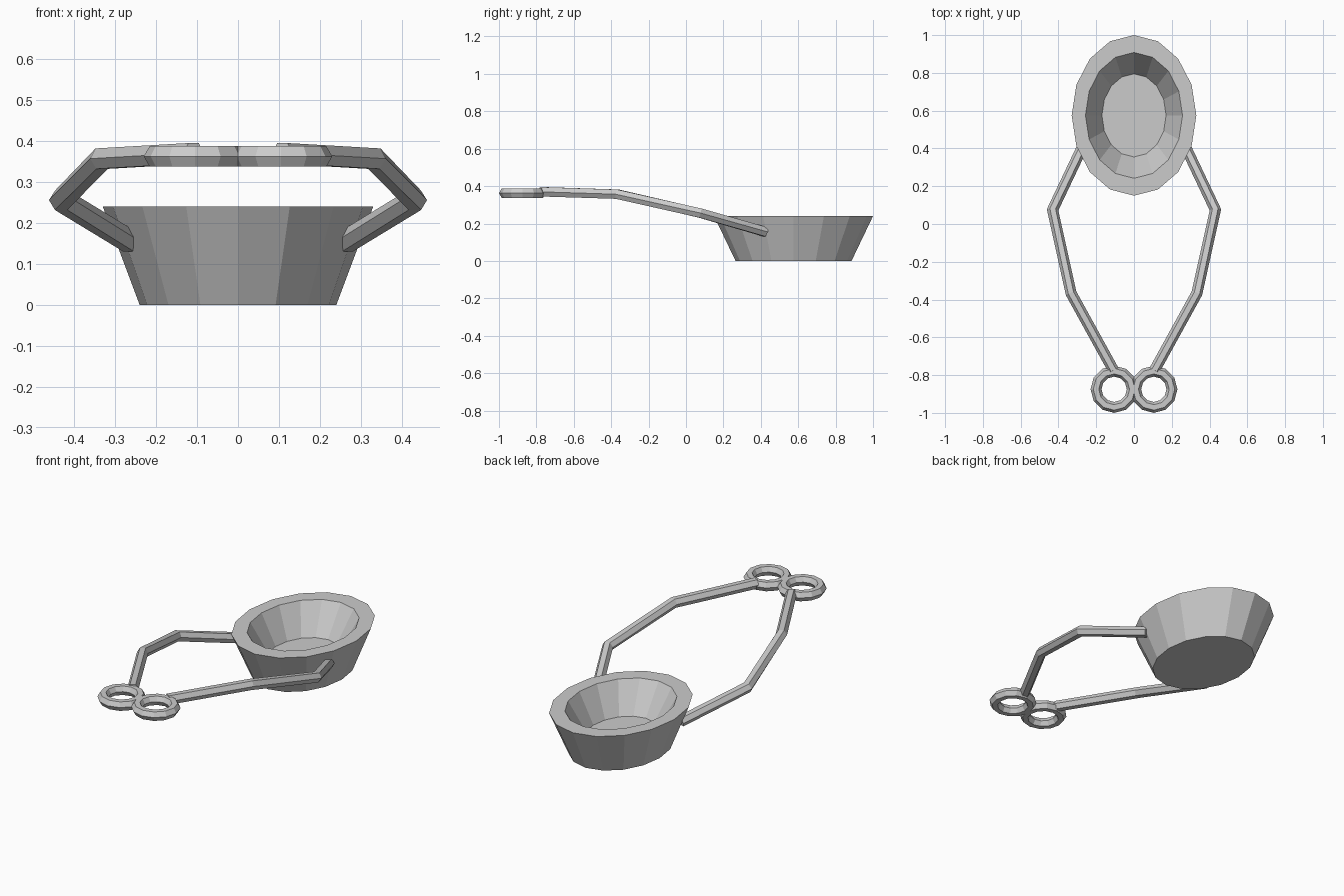
import bpy, bmesh
from math import cos, sin, pi
from mathutils import Vector

if "Cube" in bpy.data.objects:
    bpy.data.objects.remove(bpy.data.objects["Cube"])


def skin(name, rings, close=False, mirror=False):
    """Bridge successive vertex rings; cap the ends or close the loop."""
    bm = bmesh.new()
    loops = [[bm.verts.new(p) for p in ring] for ring in rings]
    n = len(loops[0])
    pairs = list(zip(loops, loops[1:]))
    if close:
        pairs.append((loops[-1], loops[0]))
    for a, b in pairs:
        for i in range(n):
            j = (i + 1) % n
            bm.faces.new((a[i], a[j], b[j], b[i]))
    if not close:
        bm.faces.new(loops[0])
        bm.faces.new(loops[-1])
    bmesh.ops.recalc_face_normals(bm, faces=bm.faces)
    mesh = bpy.data.meshes.new(name)
    bm.to_mesh(mesh)
    bm.free()
    ob = bpy.data.objects.new(name, mesh)
    bpy.context.collection.objects.link(ob)
    if mirror:
        ob.modifiers.new("mirror", 'MIRROR').use_mirror_merge = False
    return ob


def ellipse(cy, rx, ry, z, n):
    return [(rx * cos(2 * pi * i / n), cy + ry * sin(2 * pi * i / n), z) for i in range(n)]


HEX = [(cos(pi * i / 3), sin(pi * i / 3)) for i in range(6)]
R = 0.029

# Oval bowl: outer base, outer rim, inner rim, inner floor
skin("bowl", [ellipse(0.575, rx, ry, z, 16) for rx, ry, z in (
    (0.24, 0.31, 0), (0.33, 0.425, 0.24), (0.257, 0.333, 0.24), (0.17, 0.22, 0.075))])

# Bent hexagonal arms with mitred corners
path = [Vector(p) for p in ((0.265, 0.425, 0.155), (0.431, 0.075, 0.256),
                            (0.333, -0.367, 0.357), (0.108, -0.775, 0.370))]
sections = []
for i, p in enumerate(path):
    d_in = (p - path[max(i - 1, 0)]).normalized()
    d_out = (path[min(i + 1, len(path) - 1)] - p).normalized()
    t = (d_in + d_out).normalized()
    side = t.cross(Vector((0, 0, 1))).normalized()
    up = side.cross(t)
    miter = 1 / max(t.dot(d_in), t.dot(d_out))
    if 0 < i < len(path) - 1:
        miter = 1 / t.dot(d_in)
    sections.append([p + side * (R * c * miter) + up * (R * s) for c, s in HEX])
skin("arm", sections, mirror=True)

# Finger rings: hexagonal section swept round twelve sides
rings = []
for k in range(12):
    a = 2 * pi * k / 12
    rings.append([(0.105 + (0.096 + R * c) * cos(a), -0.875 + (0.096 + R * c) * sin(a),
                   0.3625 + R * s) for c, s in HEX])
skin("finger_ring", rings, close=True, mirror=True)
